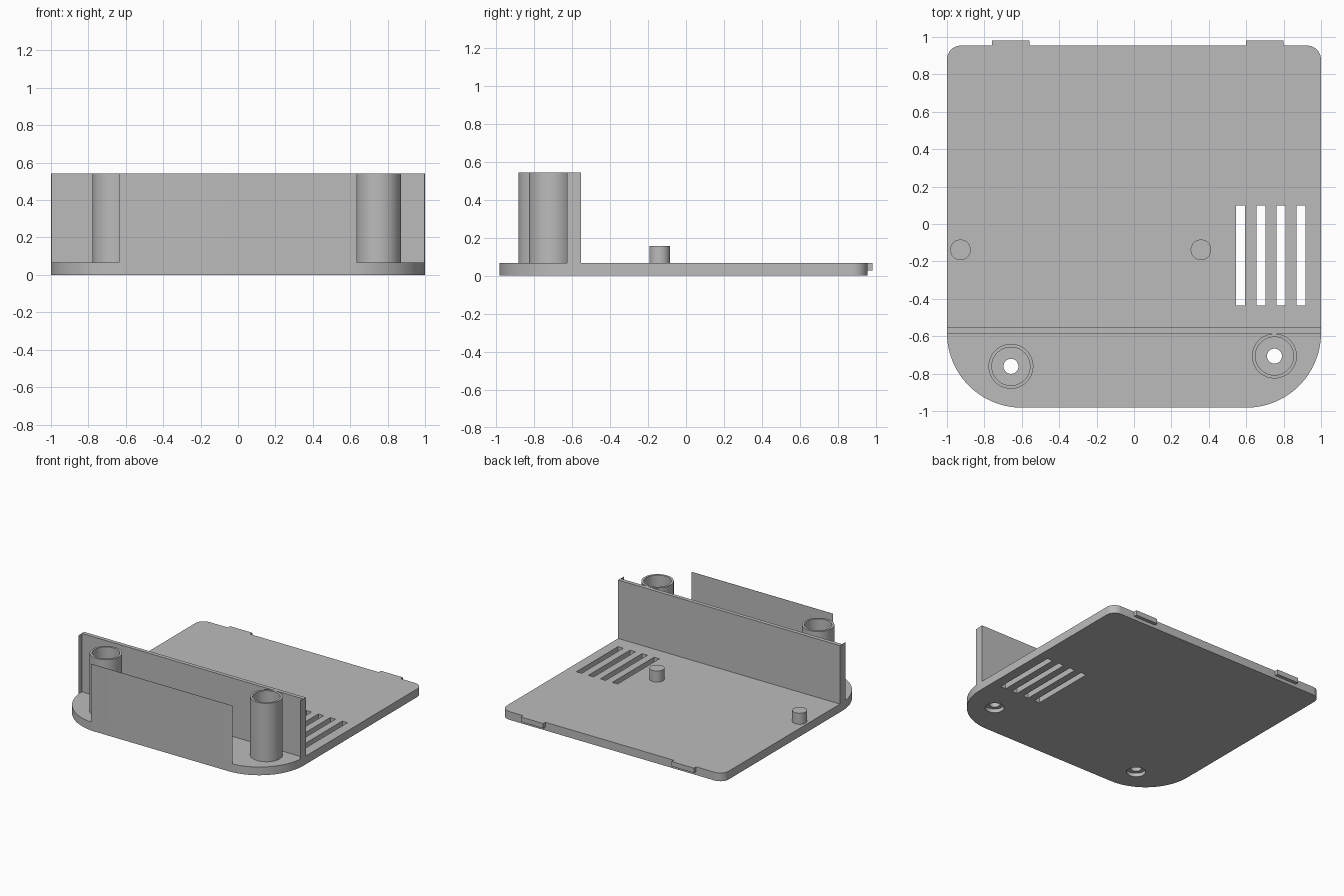
import bpy, bmesh
from math import cos, sin, pi, radians

if "Cube" in bpy.data.objects:
    bpy.data.objects.remove(bpy.data.objects["Cube"], do_unlink=True)

GREY = (0.5, 0.5, 0.5, 1)
grey = bpy.data.materials.new("plain grey plastic")
grey.use_nodes = True
grey.diffuse_color = GREY
grey.node_tree.nodes["Principled BSDF"].inputs["Base Color"].default_value = GREY

PLATE_TOP, WALL_TOP = 0.067, 0.543
FRONT, BACK = -0.982, 0.954


def finish(name, bm):
    """Turn a bmesh into a named grey object."""
    bmesh.ops.recalc_face_normals(bm, faces=bm.faces)
    mesh = bpy.data.meshes.new(name)
    bm.to_mesh(mesh)
    bm.free()
    mesh.materials.append(grey)
    obj = bpy.data.objects.new(name, mesh)
    bpy.context.collection.objects.link(obj)
    return obj


def prism(name, outline, z0, z1):
    """Extrude a flat outline upward from z0 to z1."""
    bm = bmesh.new()
    face = bm.faces.new([bm.verts.new((x, y, z0)) for x, y in outline])
    top = bmesh.ops.extrude_face_region(bm, geom=[face])["geom"]
    verts = [v for v in top if isinstance(v, bmesh.types.BMVert)]
    bmesh.ops.translate(bm, verts=verts, vec=(0, 0, z1 - z0))
    return finish(name, bm)


def box(name, x0, x1, y0, y1, z0, z1):
    return prism(name, [(x0, y0), (x1, y0), (x1, y1), (x0, y1)], z0, z1)


def lathe(name, centre, profile, closed_ring=False, sides=48):
    """Spin a radius/height profile around a vertical axis."""
    bm = bmesh.new()
    cx, cy = centre
    rings = [[bm.verts.new((cx + r * cos(2 * pi * i / sides),
                            cy + r * sin(2 * pi * i / sides), z))
              for i in range(sides)] for r, z in profile]
    pairs = list(zip(rings, rings[1:]))
    if closed_ring:
        pairs.append((rings[-1], rings[0]))
    else:
        bm.faces.new(rings[0])
        bm.faces.new(rings[-1])
    for a, b in pairs:
        for i in range(sides):
            j = (i + 1) % sides
            bm.faces.new((a[i], a[j], b[j], b[i]))
    return finish(name, bm)


def arc(cx, cy, r, start, steps):
    """Points of a quarter circle, counter-clockwise from start degrees."""
    return [(cx + r * cos(radians(start + 90 * i / steps)),
             cy + r * sin(radians(start + 90 * i / steps))) for i in range(steps + 1)]


def cut(target, cutter):
    """Subtract the cutter and remove it."""
    mod = target.modifiers.new("cut", "BOOLEAN")
    mod.operation, mod.solver, mod.object = "DIFFERENCE", "EXACT", cutter
    bpy.context.view_layer.objects.active = target
    bpy.ops.object.modifier_apply(modifier=mod.name)
    bpy.data.objects.remove(cutter, do_unlink=True)


# Base plate: wide front corners, tight back corners
BIG, SMALL = 0.4, 0.075
outline = (arc(1 - BIG, FRONT + BIG, BIG, 270, 24)
           + arc(1 - SMALL, BACK - SMALL, SMALL, 0, 10)
           + arc(SMALL - 1, BACK - SMALL, SMALL, 90, 10)
           + arc(BIG - 1, FRONT + BIG, BIG, 180, 24))
plate = prism("base_plate", outline, 0, PLATE_TOP)
parts = [plate]

# Ventilation slots
for i in range(4):
    x = 0.546 + 0.108 * i
    cut(plate, box("slot_cutter", x, x + 0.048, -0.437, 0.1, -0.1, 0.2))

# Screw tubes with a counterbored hole below each
for side, centre in (("right", (-0.658, -0.761)), ("left", (0.751, -0.706))):
    cut(plate, lathe("hole_cutter", centre, [
        (0.07, -0.1), (0.07, 0.03), (0.04, 0.03), (0.04, 0.2)]))
    parts.append(lathe(side + "_screw_tube", centre, [
        (0.12, 0.06), (0.12, WALL_TOP), (0.102, WALL_TOP), (0.102, 0.06)], True))

# Locating pins
for side, x in (("right", -0.928), ("left", 0.358)):
    parts.append(lathe(side + "_pin", (x, -0.138), [(0.055, 0.06), (0.055, 0.157)]))

# Cross wall with thin forward lips at both ends
half = [(0.9975, -0.585), (0.9975, -0.627), (1, -0.582), (1, -0.553)]
parts.append(prism("cross_wall", half + [(-x, y) for x, y in reversed(half)],
                   PLATE_TOP, WALL_TOP))

# Thin front panel following the start of the corner curves
half = [(0.6, FRONT), (0.637, FRONT + 0.0018)]
parts.append(prism("front_panel", half + [(-x, y) for x, y in reversed(half)],
                   PLATE_TOP, WALL_TOP))

# Back latch tabs
for side, x in (("right", -0.759), ("left", 0.6)):
    parts.append(box(side + "_latch_tab", x, x + 0.2, BACK - 0.01, 0.982, 0.027, PLATE_TOP))

# Smooth round parts, keep edges sharp
bpy.ops.object.select_all(action="DESELECT")
for obj in parts:
    obj.select_set(True)
bpy.context.view_layer.objects.active = plate
bpy.ops.object.shade_smooth_by_angle(angle=radians(30))
